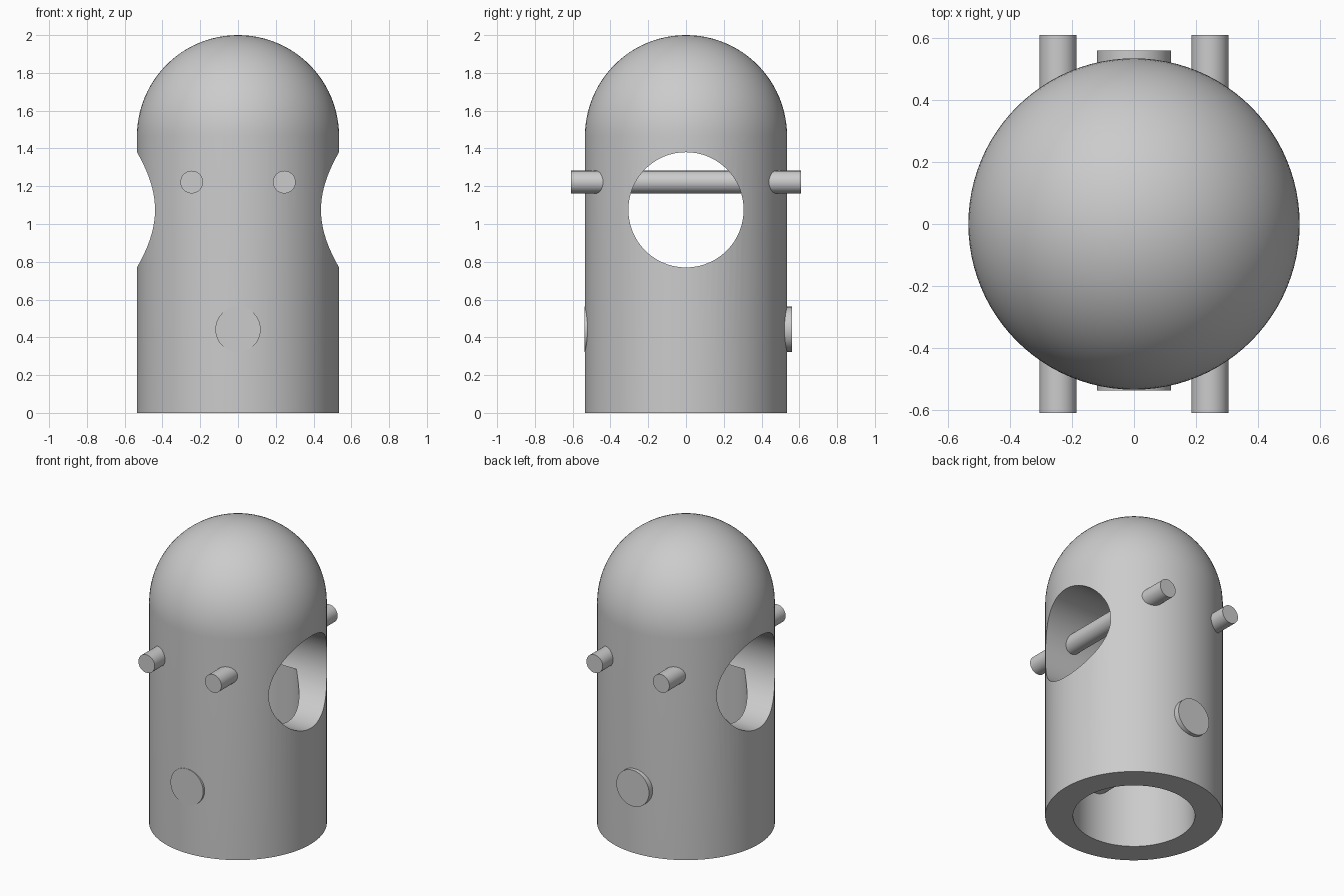
import bpy, bmesh, math

if "Cube" in bpy.data.objects:
    bpy.data.objects.remove(bpy.data.objects["Cube"])

R, BORE, H = 0.535, 0.367, 2.0
BORE_TOP = 0.97
SEG = 96


def smooth(obj):
    bpy.ops.object.select_all(action='DESELECT')
    obj.select_set(True)
    bpy.context.view_layer.objects.active = obj
    bpy.ops.object.shade_smooth_by_angle(angle=math.radians(30))


def lathe(name, profile):
    """Revolve an (r, z) profile about z."""
    bm = bmesh.new()
    vs = [bm.verts.new((r, 0, z)) for r, z in profile]
    es = [bm.edges.new(pair) for pair in zip(vs, vs[1:])]
    es.append(bm.edges.new((vs[-1], vs[0]))) if profile[0][0] and profile[-1][0] else None
    bmesh.ops.spin(bm, geom=vs + es, cent=(0, 0, 0), axis=(0, 0, 1),
                   angle=2 * math.pi, steps=SEG, use_duplicate=False)
    bmesh.ops.remove_doubles(bm, verts=bm.verts, dist=1e-5)
    bmesh.ops.recalc_face_normals(bm, faces=bm.faces)
    me = bpy.data.meshes.new(name)
    bm.to_mesh(me)
    bm.free()
    obj = bpy.data.objects.new(name, me)
    bpy.context.collection.objects.link(obj)
    return obj


def rod(name, radius, x, z, y0, y1, verts=48):
    """Cylinder lying along y."""
    bpy.ops.mesh.primitive_cylinder_add(vertices=verts, radius=radius, depth=y1 - y0,
                                        location=(x, (y0 + y1) / 2, z),
                                        rotation=(math.pi / 2, 0, 0))
    obj = bpy.context.object
    obj.name = name
    smooth(obj)
    return obj


# Domed shell with a blind bore from below
dome = [(R * math.cos(a), H - R + R * math.sin(a))
        for a in (math.pi / 2 * i / 24 for i in range(24))]
body = lathe("domed_body", [(0, BORE_TOP), (BORE, BORE_TOP), (BORE, 0), (R, 0)]
             + dome + [(0, H)])

# Round window through both sides
bpy.ops.mesh.primitive_cylinder_add(vertices=96, radius=0.305, depth=2,
                                    location=(0, 0, 1.075),
                                    rotation=(0, math.pi / 2, 0))
cutter = bpy.context.object
cutter.name = "window_cutter"
mod = body.modifiers.new("window", 'BOOLEAN')
mod.operation = 'DIFFERENCE'
mod.solver = 'EXACT'
mod.object = cutter
bpy.context.view_layer.objects.active = body
bpy.ops.object.modifier_apply(modifier=mod.name)
bpy.data.objects.remove(cutter)
smooth(body)

# Two thin upper bars and one thick lower bar
for side, x in (("left", -0.245), ("right", 0.245)):
    rod(side + "_upper_bar", 0.06, x, 1.222, -0.61, 0.61)
rod("lower_bar", 0.12, 0, 0.442, -0.537, 0.56)
